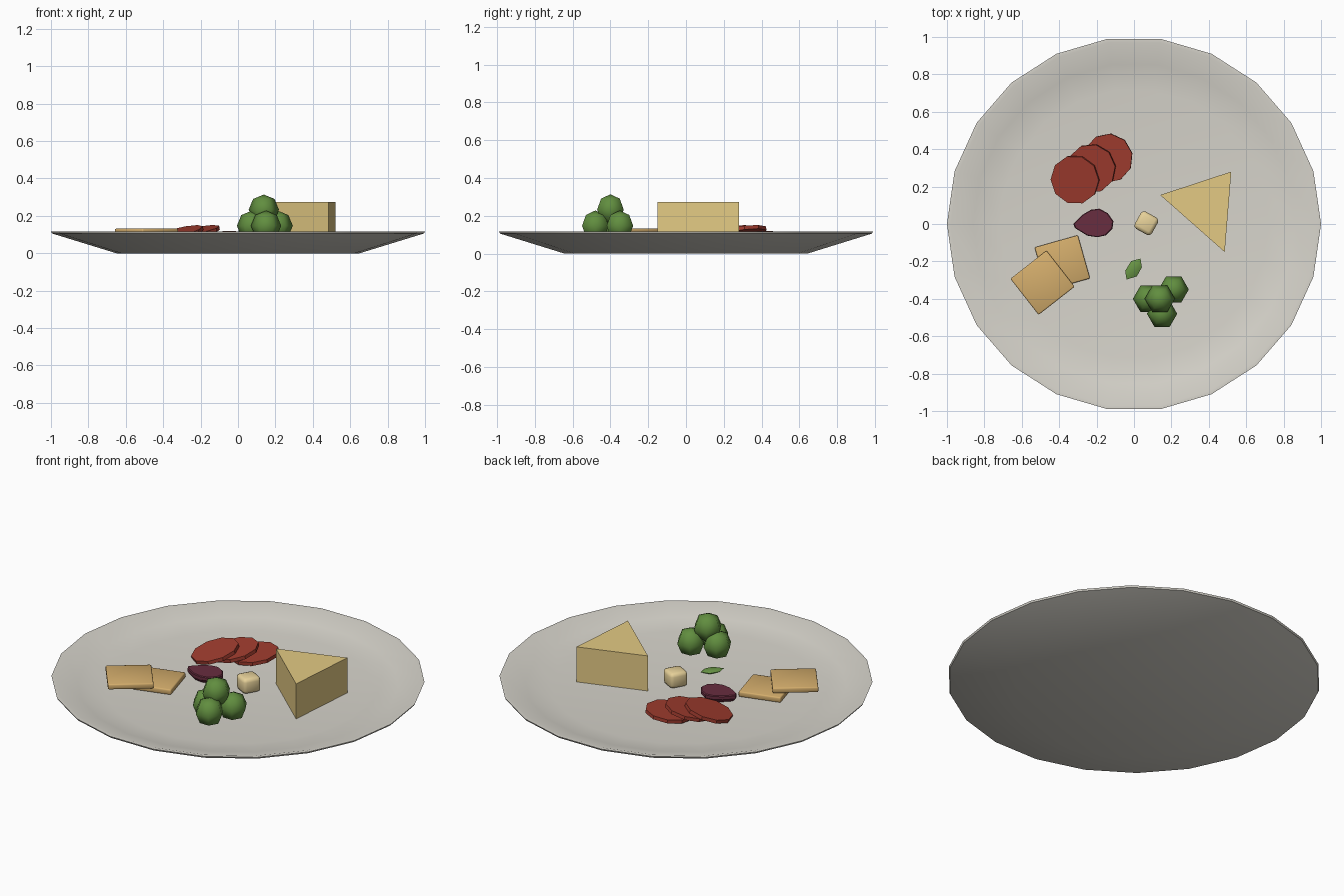
import bpy, bmesh, math
from mathutils import Matrix, Vector

if "Cube" in bpy.data.objects:
    bpy.data.objects.remove(bpy.data.objects["Cube"])

FLOOR = 0.066


def material(name, rgb):
    m = bpy.data.materials.new(name)
    m.diffuse_color = (*rgb, 1)
    m.use_nodes = True
    m.node_tree.nodes["Principled BSDF"].inputs["Base Color"].default_value = m.diffuse_color
    return m


PLATE = material("plate_white", (0.68, 0.66, 0.60))
CHEESE = material("cheese_yellow", (0.77, 0.59, 0.23))
CUBE = material("pale_cheese", (0.80, 0.64, 0.32))
CRACKER = material("cracker_tan", (0.66, 0.42, 0.15))
SALAMI = material("salami_red", (0.35, 0.045, 0.028))
PURPLE = material("dark_purple", (0.14, 0.026, 0.05))
GREEN = material("grape_green", (0.12, 0.27, 0.05))
LEAF = material("leaf_green", (0.14, 0.30, 0.06))


def finish(name, bm, mat, smooth=None, matrix=None):
    """Turn a bmesh into a named, coloured object."""
    bmesh.ops.recalc_face_normals(bm, faces=bm.faces)
    mesh = bpy.data.meshes.new(name)
    bm.to_mesh(mesh)
    bm.free()
    mesh.materials.append(mat)
    ob = bpy.data.objects.new(name, mesh)
    bpy.context.collection.objects.link(ob)
    if matrix:
        ob.matrix_world = matrix
    if smooth:
        bpy.ops.object.select_all(action='DESELECT')
        ob.select_set(True)
        bpy.context.view_layer.objects.active = ob
        bpy.ops.object.shade_smooth_by_angle(angle=math.radians(smooth))
    return ob


def loft(rings):
    """Skin a list of equal rings of points and cap both ends."""
    bm = bmesh.new()
    vr = [[bm.verts.new(p) for p in r] for r in rings]
    n = len(vr[0])
    for a, b in zip(vr, vr[1:]):
        for i in range(n):
            j = (i + 1) % n
            bm.faces.new((a[i], a[j], b[j], b[i]))
    bm.faces.new(vr[0][::-1])
    bm.faces.new(vr[-1])
    return bm


def circle(r, z, n, start=0.0):
    return [(r * math.cos(start + 2 * math.pi * i / n),
             r * math.sin(start + 2 * math.pi * i / n), z) for i in range(n)]


def box(name, size, centre, turn, bevel, mat):
    bm = bmesh.new()
    bmesh.ops.create_cube(bm, size=1)
    bmesh.ops.scale(bm, vec=size, verts=bm.verts)
    bmesh.ops.bevel(bm, geom=bm.edges[:], offset=bevel, segments=2,
                    affect='EDGES', profile=0.5)
    return finish(name, bm, mat, 50, Matrix.Translation(centre) @
                  Matrix.Rotation(math.radians(turn), 4, 'Z'))


# plate: shallow 22-sided dish
profile = [(0.65, 0), (0.995, 0.106), (1.0, 0.116), (0.98, 0.117),
           (0.86, 0.082), (0.72, FLOOR)]
finish("plate", loft([circle(r, z, 22) for r, z in profile]), PLATE, 40)

# cheese wedge
tri = [(0.14, 0.155), (0.485, -0.15), (0.52, 0.28)]
finish("cheese_wedge", loft([[(x, y, z) for x, y in tri]
                             for z in (FLOOR, 0.273)]), CHEESE)

# small rounded cheese cube
box("cheese_cube", (0.105, 0.105, 0.09), (0.066, 0.004, FLOOR + 0.045),
    -29, 0.02, CUBE)

# two overlapping crackers
box("cracker_lower", (0.24, 0.24, 0.032), (-0.383, -0.208, 0.083), 15.8,
    0.007, CRACKER)
box("cracker_upper", (0.245, 0.245, 0.032), (-0.489, -0.314, 0.116), 38,
    0.007, CRACKER)

# salami slices fanned out, each leaning on the next
axis = Vector((0.6, -0.8, 0))
slices = [(-0.315, 0.237, 0.105, 16), (-0.228, 0.297, 0.112, 13),
          (-0.138, 0.352, 0.094, 7)]
for i, (x, y, z, tilt) in enumerate(slices):
    bm = loft([circle(0.132, -0.01, 10), circle(0.132, 0.01, 10)])
    finish(f"salami_slice_{i + 1}", bm, SALAMI, None,
           Matrix.Translation((x, y, z)) @
           Matrix.Rotation(math.radians(tilt), 4, axis) @
           Matrix.Rotation(math.radians(6 * i), 4, 'Z'))

# purple teardrop slice
drop = [(-0.325, 0), (-0.275, 0.05), (-0.23, 0.076), (-0.185, 0.082),
        (-0.14, 0.058), (-0.11, 0.015), (-0.115, -0.025), (-0.15, -0.06),
        (-0.195, -0.071), (-0.25, -0.062), (-0.315, -0.022)]
cx, cy = -0.215, 0.0
levels = [(0.82, FLOOR), (1.0, 0.085), (1.0, 0.102), (0.95, 0.107)]
finish("purple_slice", loft([[(cx + (x - cx) * s, cy + (y - cy) * s, z)
                              for x, y in drop] for s, z in levels]),
       PURPLE, 30)

# herb leaf
outline = [(0.035, -0.185), (0.042, -0.232), (0.015, -0.28),
           (-0.04, -0.297), (-0.047, -0.25), (-0.015, -0.198)]
finish("leaf", loft([[(x * s, -0.24 + (y + 0.24) * s, z) for x, y in outline]
                     for s, z in ((0.7, FLOOR), (1, 0.076), (0.6, 0.084))]),
       LEAF, 40)

# green cluster: three below, one on top
cluster = [(0.075, -0.40, 0.147), (0.212, -0.35, 0.147),
           (0.15, -0.48, 0.147), (0.138, -0.40, 0.233)]
for i, p in enumerate(cluster):
    bm = bmesh.new()
    bmesh.ops.create_uvsphere(bm, u_segments=6, v_segments=4, radius=0.081)
    finish(f"green_ball_{i + 1}", bm, GREEN, 75, Matrix.Translation(p) @
           Matrix.Rotation(math.radians(30), 4, 'Z'))
